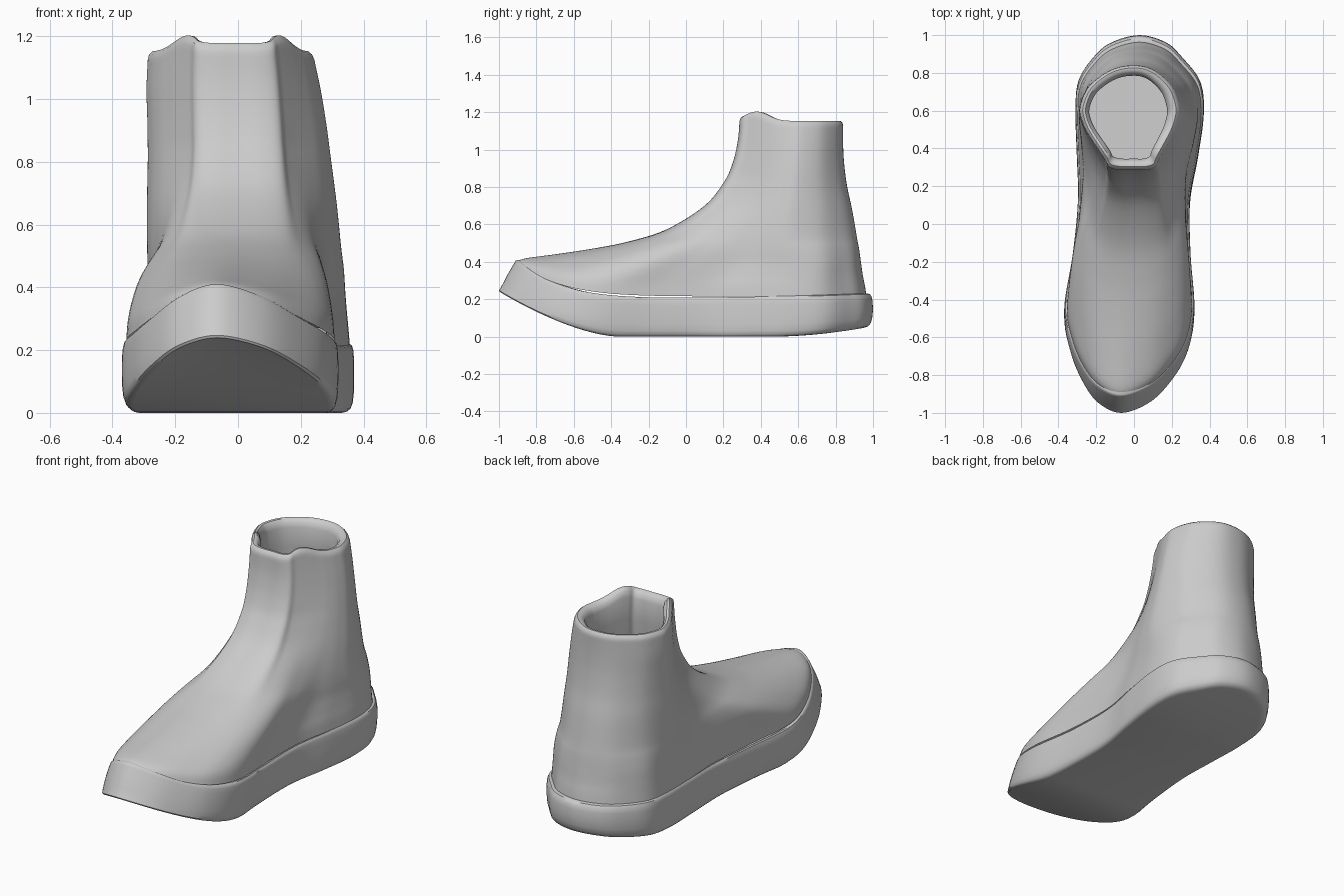
import bpy, bmesh, math

if "Cube" in bpy.data.objects:
    bpy.data.objects.remove(bpy.data.objects["Cube"])

# Footprint control rows, heel to toe: (y, left x, right x)
FOOT = [(1, .03, .03), (.96, -.12, .17), (.88, -.215, .255), (.75, -.295, .35),
        (.58, -.31, .37), (.35, -.303, .34), (.1, -.297, .297), (-.2, -.325, .30),
        (-.5, -.37, .32), (-.7, -.335, .28), (-.85, -.27, .185), (-.95, -.19, .075),
        (-1, -.07, -.07)]
# Ankle shaft rows, back to front: (fraction of depth, relative half width)
SHAFT = [(0, 0), (.02, .3), (.09, .58), (.22, .86), (.40, 1), (.52, .97), (.63, .88),
         (.73, .76), (.83, .63), (.91, .53), (.975, .46), (1, .27), (1, 0)]


def catmull(p0, p1, p2, p3, t):
    return tuple(.5 * (2 * b + (c - a) * t + (2 * a - 5 * b + 4 * c - d) * t * t
                       + (3 * b - a - 3 * c + d) * t ** 3)
                 for a, b, c, d in zip(p0, p1, p2, p3))


def smooth_loop(pts, n=6):
    k = len(pts)
    return [catmull(pts[i - 1], pts[i], pts[(i + 1) % k], pts[(i + 2) % k], j / n)
            for i in range(k) for j in range(n)]


def outline(yf, yb, sx, blend=0, xl=-.3, xr=.3):
    """Closed plan outline, blending the footprint into the shaft section."""
    right, left = [], []
    for (y, l, r), (s, w) in zip(FOOT, SHAFT):
        y1 = yb + (yf - yb) * (1 - y) / 2
        y2 = yb + (yf - yb) * s
        yy = y1 + (y2 - y1) * blend
        right.append((r * sx * (1 - blend) + xr * w * blend, yy))
        left.append((l * sx * (1 - blend) + xl * w * blend, yy))
    return smooth_loop(right + left[-2:0:-1])


def build(name, rings, cap_first=False, cap_last=False):
    bm = bmesh.new()
    loops = [[bm.verts.new(p) for p in r] for r in rings]
    n = len(loops[0])
    for a, b in zip(loops, loops[1:]):
        for i in range(n):
            j = (i + 1) % n
            bm.faces.new((a[i], a[j], b[j], b[i]))
    for use, r in ((cap_first, loops[0]), (cap_last, loops[-1])):
        if use:  # strips across the width, so the cap follows the rocker curve
            for i in range(n // 2):
                q = [r[i], r[i + 1], r[n - i - 1], r[(n - i) % n]]
                bm.faces.new(list(dict.fromkeys(q)))
    bmesh.ops.recalc_face_normals(bm, faces=bm.faces)
    me = bpy.data.meshes.new(name)
    bm.to_mesh(me)
    bm.free()
    ob = bpy.data.objects.new(name, me)
    bpy.context.collection.objects.link(ob)
    bpy.ops.object.select_all(action='DESELECT')
    ob.select_set(True)
    bpy.context.view_layer.objects.active = ob
    bpy.ops.object.shade_smooth_by_angle(angle=math.radians(40))
    return ob


# Sole: rocker bottom, leaning toe wall, small lip at the top
def sole_bottom(y):
    return (.237 * min(1, max(0, (-.35 - y) / .65)) ** 1.6
            + .045 * max(0, (y - .5) / .5) ** 2)


def sole_top(s):
    s = min(1, max(0, s))
    return .2 + .207 * s ** 8 + .028 * (1 - s) ** 3


def sole_ring(yf, yb, sx, t):
    ring = []
    for x, y in outline(yf, yb, sx):
        s = (yb - y) / (yb - yf)
        b = sole_bottom(1 - 2 * s)
        ring.append((x, y, b + (sole_top(s) - b) * t))
    return ring


SOLE = [(-.985, .93, .90, 0), (-.997, .955, .94, .015), (-1, .975, .97, .06),
        (-.99, .988, .988, .15), (-.975, .996, .998, .32), (-.955, 1, 1, .55),
        (-.93, .997, .998, .8), (-.917, .992, .992, .93), (-.91, .982, .98, 1),
        (-.903, .965, .962, 1.02), (-.87, .93, .92, 1.0)]
build("sole", [sole_ring(*k) for k in SOLE], cap_first=True)


# Upper: front y, front z, back y, back z, front rise power, x scale, blend, left, right
UPPER = [(-.905, .40, .965, .215, 8, .962, 0, -.30, .35),
         (-.86, .418, .957, .27, 7, .95, 0, -.30, .35),
         (-.70, .44, .945, .33, 6, .935, .04, -.30, .35),
         (-.50, .47, .935, .40, 5, .92, .15, -.30, .345),
         (-.30, .51, .925, .47, 3.5, .91, .38, -.297, .335),
         (-.10, .575, .912, .54, 2, .89, .68, -.295, .325),
         (.10, .70, .888, .68, 1.5, .87, .92, -.29, .31),
         (.20, .82, .862, .80, 1.5, .85, 1, -.286, .295),
         (.25, .92, .846, .92, 1, .85, 1, -.287, .28),
         (.278, 1.03, .84, 1.03, 1, .85, 1, -.29, .262),
         (.287, 1.125, .84, 1.125, 1, .85, 1, -.286, .242)]
# Rolled collar and inside lining, down to the insole
RIM = [(.292, 1.142, .837, 1.142, 1, .85, 1, -.282, .235),
       (.305, 1.153, .826, 1.153, 1, .85, 1, -.27, .222),
       (.32, 1.152, .812, 1.152, 1, .85, 1, -.256, .205),
       (.336, 1.138, .796, 1.138, 1, .85, 1, -.243, .185),
       (.346, 1.11, .785, 1.11, 1, .85, 1, -.236, .175),
       (.345, 1.0, .785, 1.0, 1, .85, 1, -.236, .185),
       (.30, .7, .83, .7, 1, .85, 1, -.24, .23),
       (.20, .30, .88, .26, 1, .85, 1, -.25, .28)]


def upper_ring(yf, zf, yb, zb, p, sx, blend, xl, xr):
    rise = min(1, max(0, (min(zf, zb) - .85) / .28))
    ring = []
    for x, y in outline(yf, yb, sx, blend, xl, xr):
        s = min(1, max(0, (yb - y) / (yb - yf)))
        bump = .05 * rise * math.exp(-((s - .86) / .17) ** 2)
        ring.append((x, y, zb + (zf - zb) * s ** p + bump))
    return ring


keys = []
for i in range(len(UPPER) - 1):
    around = [UPPER[max(0, i - 1)], UPPER[i], UPPER[i + 1], UPPER[min(len(UPPER) - 1, i + 2)]]
    keys += [catmull(*around, j / 5) for j in range(5)]
keys += [UPPER[-1]] + RIM
build("upper", [upper_ring(*k) for k in keys], cap_last=True)
